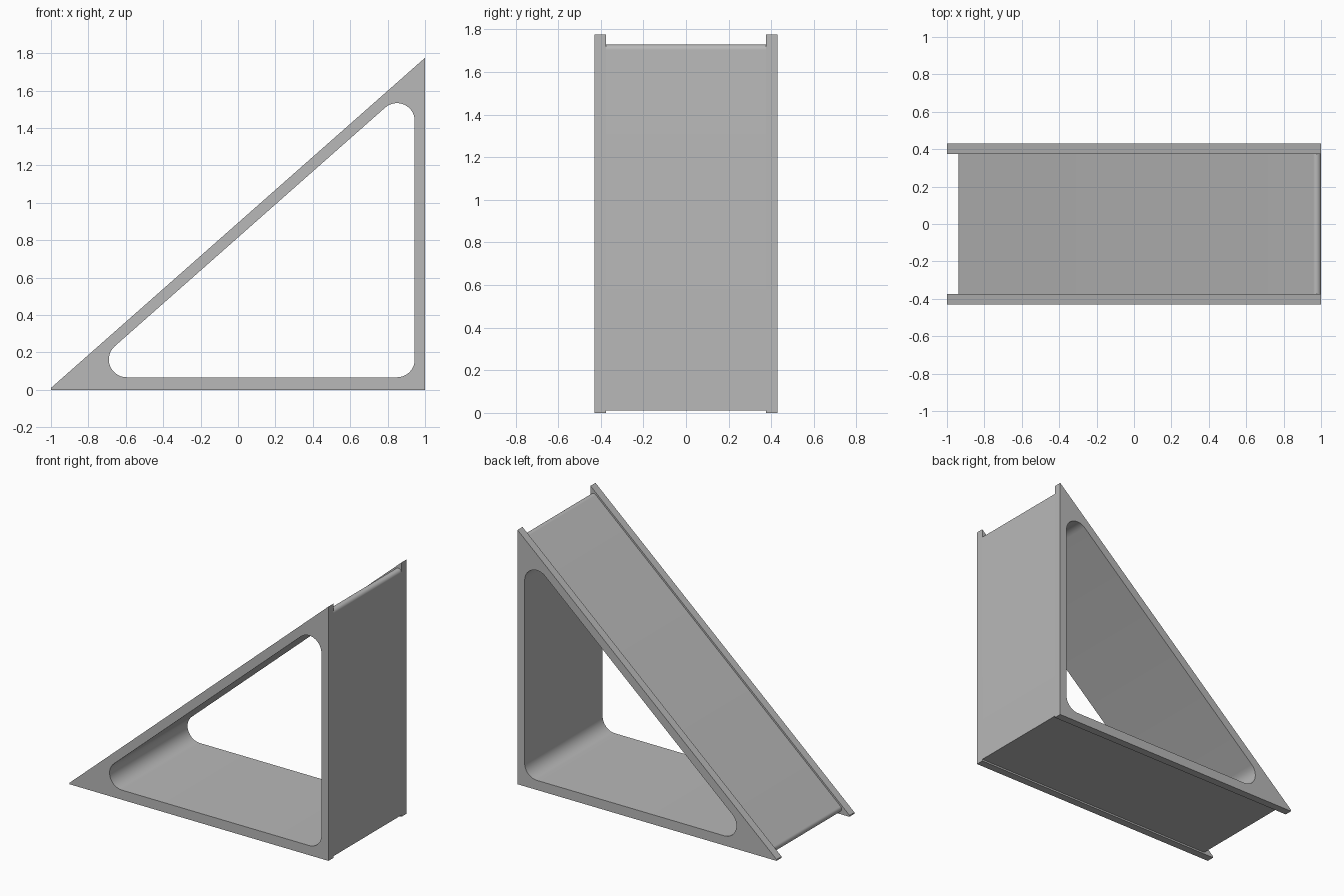
import bpy
import bmesh
import math
from mathutils import Vector

if "Cube" in bpy.data.objects:
    bpy.data.objects.remove(bpy.data.objects["Cube"], do_unlink=True)

TOP, TIP = 1.775, 0.01          # height of the peak and of the blunt toe
HALF, RIM = 0.43, 0.375         # half depth of the frame and of the core
SLOPE = (TOP - TIP) / 2

grey = bpy.data.materials.new("plain_grey")
grey.use_nodes = True
grey.diffuse_color = (0.48, 0.48, 0.48, 1)
grey.node_tree.nodes["Principled BSDF"].inputs["Base Color"].default_value = grey.diffuse_color


def inset_triangle(base, back, slant):
    """Corners (top, toe, heel) of the wedge moved inward on each side."""
    drop = slant * math.hypot(1, SLOPE)
    x = 1 - back
    top = Vector((x, TIP + SLOPE * (x + 1) - drop))
    toe = Vector(((base + drop - TIP) / SLOPE - 1, base))
    return [top, toe, Vector((x, base))]


def rounded(corners, radii, steps=14):
    """Replace corners by arcs, keeping a counter-clockwise loop."""
    loop = []
    for i, (p, r) in enumerate(zip(corners, radii)):
        if r == 0:
            loop.append(p)
            continue
        a = (corners[i - 1] - p).normalized()
        b = (corners[(i + 1) % len(corners)] - p).normalized()
        half = a.angle(b) / 2
        centre = p + (a + b).normalized() * r / math.sin(half)
        start = p + a * r / math.tan(half) - centre
        sweep = math.pi - 2 * half
        for k in range(steps + 1):
            t = sweep * k / steps
            c, s = math.cos(t), math.sin(t)
            loop.append(centre + Vector((start.x * c - start.y * s,
                                         start.x * s + start.y * c)))
    return loop


def band(bm, loop, y0, y1):
    """Wall along a loop; a reversed loop faces inward."""
    for i, b in enumerate(loop):
        a = loop[i - 1]
        bm.faces.new([bm.verts.new((p[0], y, p[1]))
                      for p, y in ((a, y0), (a, y1), (b, y1), (b, y0))])


def face_along(faces, side):
    for f in faces:
        f.normal_update()
        if f.normal.y * side < 0:
            f.normal_flip()


def cap_with_hole(bm, loops, y, side):
    edges = []
    for loop in loops:
        vs = [bm.verts.new((p[0], y, p[1])) for p in loop]
        edges += [bm.edges.new((vs[i - 1], vs[i])) for i in range(len(vs))]
    made = bmesh.ops.triangle_fill(bm, edges=edges, use_beauty=True)
    face_along([g for g in made["geom"] if isinstance(g, bmesh.types.BMFace)], side)


def finish(bm, name):
    bmesh.ops.remove_doubles(bm, verts=bm.verts, dist=0.0001)
    mesh = bpy.data.meshes.new(name)
    bm.to_mesh(mesh)
    bm.free()
    mesh.materials.append(grey)
    ob = bpy.data.objects.new(name, mesh)
    bpy.context.collection.objects.link(ob)
    bpy.ops.object.select_all(action='DESELECT')
    ob.select_set(True)
    bpy.context.view_layer.objects.active = ob
    bpy.ops.object.shade_smooth_by_angle(angle=math.radians(30))


outer = [Vector(p) for p in ((-1, 0), (1, 0), (1, TOP), (-1, TIP))]
core = rounded(inset_triangle(0.012, 0, 0.012), (0.025, 0.025, 0))
hole = rounded(inset_triangle(0.067, 0.055, 0.0585), (0.095,) * 3)

# Recessed core with its rounded opening
bm = bmesh.new()
band(bm, core, -RIM, RIM)
band(bm, hole[::-1], -RIM, RIM)
finish(bm, "hollow_core")

# Raised side flanges, with a thin lip standing over the core
for name, side in (("front_flange", -1), ("back_flange", 1)):
    bm = bmesh.new()
    y0, y1 = sorted((side * RIM, side * HALF))
    band(bm, outer, y0, y1)
    band(bm, hole[::-1], y0, y1)
    cap_with_hole(bm, (outer, hole), side * HALF, side)
    lip = outer[:2] + core[::-1] + outer[2:]
    face = bm.faces.new([bm.verts.new((p[0], side * RIM, p[1])) for p in lip])
    face_along([face], -side)
    finish(bm, name)
